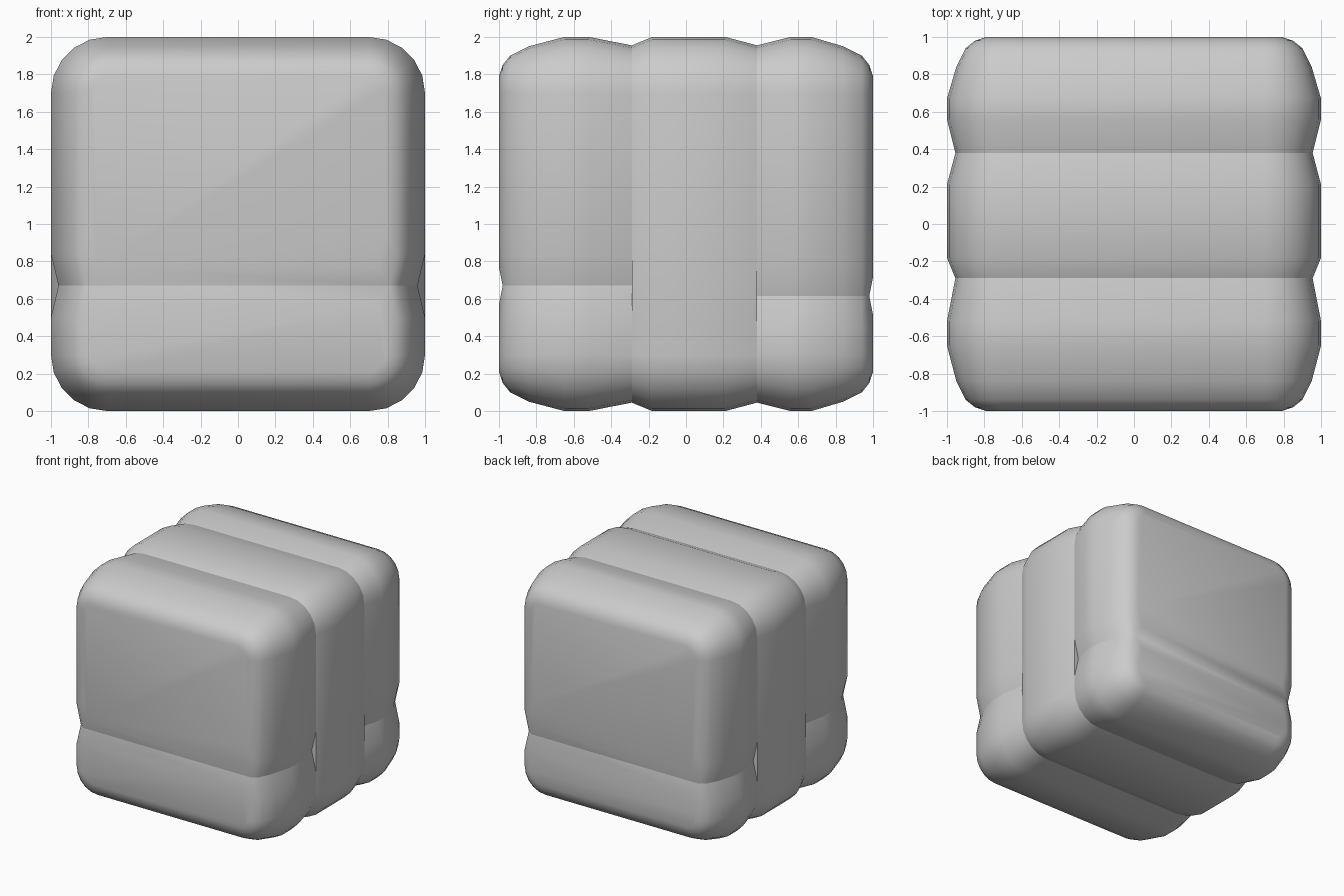
import bpy, bmesh
from math import sin, cos, radians

if "Cube" in bpy.data.objects:
    bpy.data.objects.remove(bpy.data.objects["Cube"])

STEPS = 5


def half_profile(inset, seam_inset, low_seam, high_seam):
    """Right half of a rounded XZ section, bottom to top; a seam gives a slight chamfer."""
    h = 1 - inset
    r = 0.3 - inset
    pts = []
    if low_seam is None:
        for i in range(STEPS + 1):
            a = radians(-90 + 90 * i / STEPS)
            pts.append((h - r + r * cos(a), inset + r + r * sin(a)))
    else:
        z = low_seam + seam_inset
        pts += [(h - 0.04, z), (h, z + 0.17)]
    if high_seam is None:
        for i in range(STEPS + 1):
            a = radians(90 * i / STEPS)
            pts.append((h - r + r * cos(a), 2 - inset - r + r * sin(a)))
    else:
        z = high_seam - seam_inset
        pts += [(h, z - 0.17), (h - 0.04, z)]
    return pts


def block(name, rings, low_seam=None, high_seam=None):
    """Loft rounded sections along y; each ring is (y, inset, seam inset)."""
    bm = bmesh.new()
    loops = []
    for y, inset, seam_inset in rings:
        half = half_profile(inset, seam_inset, low_seam, high_seam)
        outline = half + [(-x, z) for x, z in reversed(half)]
        loops.append([bm.verts.new((x, y, z)) for x, z in outline])
    n = len(loops[0])
    for a, b in zip(loops, loops[1:]):
        for i in range(n):
            j = (i + 1) % n
            bm.faces.new((a[i], a[j], b[j], b[i]))
    bm.faces.new(loops[0])
    bm.faces.new(loops[-1])
    bmesh.ops.recalc_face_normals(bm, faces=bm.faces)
    mesh = bpy.data.meshes.new(name)
    bm.to_mesh(mesh)
    bm.free()
    obj = bpy.data.objects.new(name, mesh)
    bpy.context.collection.objects.link(obj)
    bpy.ops.object.select_all(action='DESELECT')
    obj.select_set(True)
    bpy.context.view_layer.objects.active = obj
    bpy.ops.object.shade_smooth_by_angle(angle=radians(45))
    return obj


# Section stations from the outer face to the vertical seam
front_rings = [(-1, 0.21, 0.1), (-0.98, 0.15, 0), (-0.94, 0.10, 0), (-0.84, 0.05, 0),
               (-0.65, 0, 0), (-0.52, 0, 0), (-0.29, 0.045, 0)]
back_rings = [(0.38, 0.045, 0), (0.56, 0, 0), (0.67, 0, 0), (0.84, 0.05, 0),
              (0.94, 0.10, 0), (0.98, 0.15, 0), (1, 0.21, 0.1)]
middle_rings = [(-0.29, 0.045, 0), (-0.18, 0, 0), (0.21, 0, 0), (0.38, 0.045, 0)]

# Five stacked blocks making the cube
block("middle_slab", middle_rings)
block("front_upper_block", front_rings, low_seam=0.67)
block("front_lower_block", front_rings, high_seam=0.67)
block("back_upper_block", back_rings, low_seam=0.615)
block("back_lower_block", back_rings, high_seam=0.615)
